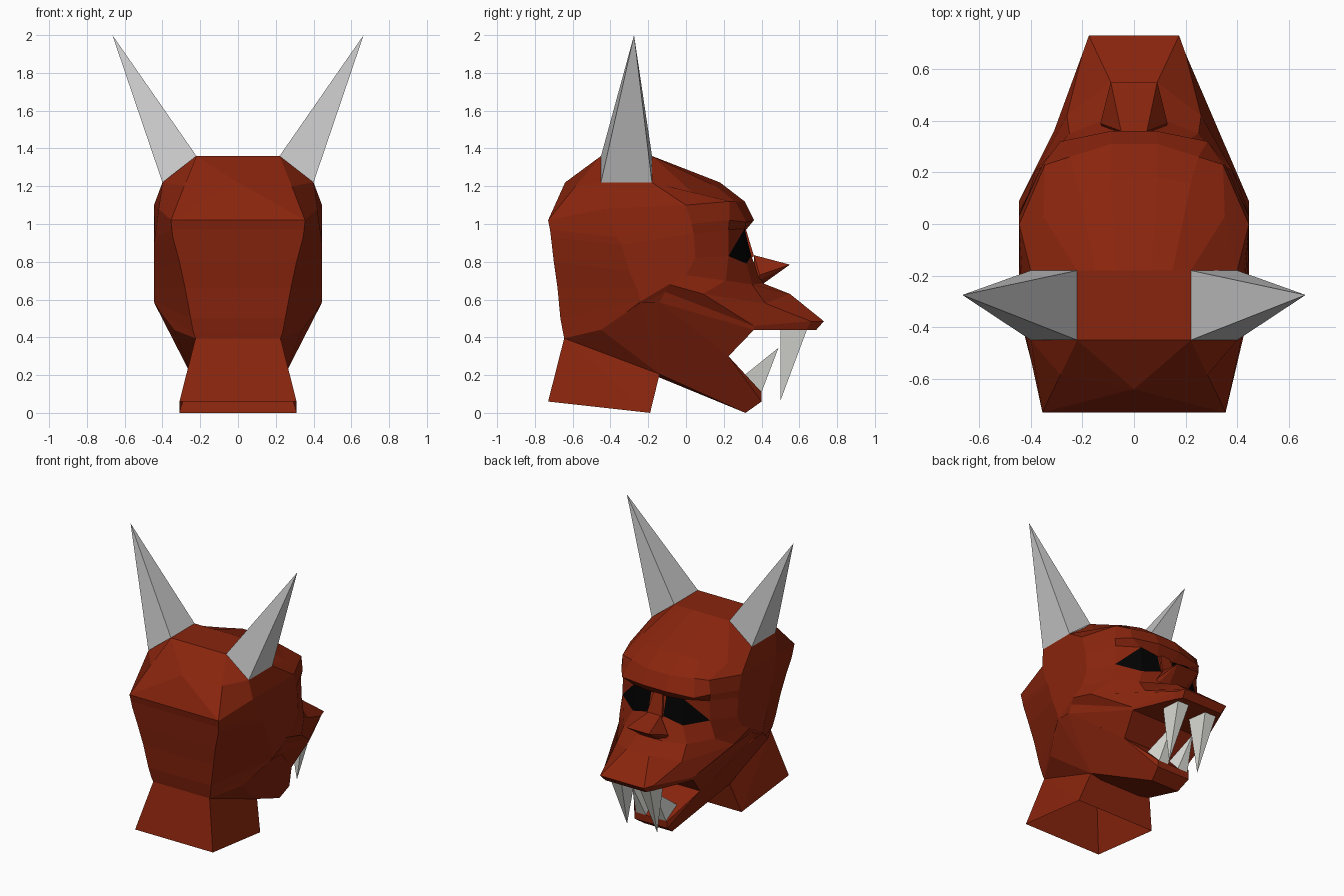
import bpy, bmesh

if "Cube" in bpy.data.objects:
    bpy.data.objects.remove(bpy.data.objects["Cube"])

def material(name, rgb):
    m = bpy.data.materials.new(name)
    m.diffuse_color = (*rgb, 1)
    m.use_nodes = True
    m.node_tree.nodes["Principled BSDF"].inputs["Base Color"].default_value = m.diffuse_color
    return m

RED = material("red_skin", (.25, .018, .004))
BLACK = material("black_eye", (.0005, .0005, .0005))
IVORY = material("ivory", (.70, .70, .66))

def finish(bm, name, mats=()):
    bmesh.ops.recalc_face_normals(bm, faces=bm.faces)
    me = bpy.data.meshes.new(name)
    bm.to_mesh(me)
    bm.free()
    for m in mats:
        me.materials.append(m)
    ob = bpy.data.objects.new(name, me)
    bpy.context.collection.objects.link(ob)
    return ob

def both(pts):
    return pts + [(-x, y, z) for x, y, z in pts]

def hull(name, pts, mats=(), drop=None):
    """Convex solid through the points; drop(normal, centre) opens hidden faces."""
    bm = bmesh.new()
    for p in pts:
        bm.verts.new(p)
    bmesh.ops.convex_hull(bm, input=bm.verts)
    bmesh.ops.dissolve_limit(bm, angle_limit=.02, verts=bm.verts, edges=bm.edges)
    bmesh.ops.recalc_face_normals(bm, faces=bm.faces)
    if drop:
        gone = [f for f in bm.faces if drop(f.normal, f.calc_center_median())]
        bmesh.ops.delete(bm, geom=gone, context='FACES')
    return finish(bm, name, mats)

def pair(name, pts, mats=(), drop=None):
    for side, s in (("left", -1), ("right", 1)):
        hull(f"{name}_{side}", [(s * x, y, z) for x, y, z in pts], mats, drop)

def sheet(name, pts, mats):
    bm = bmesh.new()
    bm.faces.new([bm.verts.new(p) for p in pts])
    finish(bm, name, mats)

# Skull: stacked half rings, each running back, side, side, temple, brow, middle
cranium = [
    [(.22, -.45, 1.36), (.22, -.40, 1.36), (.22, -.25, 1.36), (.22, -.18, 1.36), (.15, -.18, 1.36), (.07, -.18, 1.36)],
    [(.285, -.585, 1.20), (.40, -.45, 1.22), (.40, -.18, 1.22), (.352, .03, 1.17), (.22, .16, 1.20), (.09, .18, 1.22)],
    [(.355, -.73, 1.02), (.42, -.43, 1.08), (.445, 0, 1.10), (.345, .23, 1.12), (.25, .26, 1.12), (.09, .31, 1.12)],
    [(.35, -.72, .97), (.44, -.37, .93), (.445, .03, 1.0), (.355, .23, 1.02), (.285, .32, 1.01), (.09, .36, 1.02)],
    [(.345, -.715, .93), (.445, -.34, .89), (.445, .04, .95), (.345, .225, .97), (.20, .31, .975), (.06, .31, .96)],
]
face = [
    [(.31, -.70, .80), (.445, -.30, .75), (.445, .05, .82), (.35, .225, .83), (.20, .32, .79), (.06, .345, .83)],
    [(.28, -.68, .66), (.445, -.26, .66), (.445, 0, .73), (.38, .21, .70), (.25, .35, .68), (.10, .41, .685)],
    [(.25, -.665, .50), (.445, -.24, .59), (.445, -.09, .68), (.445, .09, .63), (.26, .42, .58), (.09, .55, .63)],
    [(.235, -.65, .42), (.41, -.32, .53), (.445, -.11, .64), (.31, .36, .46), (.20, .66, .485), (.175, .73, .485)],
    [(.225, -.645, .395), (.34, -.45, .44), (.44, -.14, .585), (.31, .36, .44), (.19, .64, .44), (.16, .69, .44)],
]
bm = bmesh.new()
rings = [[bm.verts.new(p) for p in half + [(-x, y, z) for x, y, z in reversed(half)]]
         for half in cranium + face]
n = len(rings[0])
for i in range(len(rings) - 1):
    a, b = rings[i], rings[i + 1]
    for j in range(n):
        k = (j + 1) % n
        if i == 4 and j in (3, 7):            # slanted outer half of each eye
            bm.faces.new((a[j], a[k], b[j] if j == 3 else b[k]))
            f = bm.faces.new((a[k], b[k], b[j]) if j == 3 else (a[j], b[k], b[j]))
            f.material_index = 1
            continue
        f = bm.faces.new((a[j], a[k], b[k], b[j]))
        if i == 4 and j in (4, 6):            # inner half of each eye
            f.material_index = 1
bm.faces.new(rings[0])
# Palate under the muzzle
bm.faces.new(rings[-1][3:9])
# Raised middle point at the back of the crown
edge = bm.edges.get((rings[1][0], rings[1][-1]))
_, mid = bmesh.utils.edge_split(edge, rings[1][0], .5)
mid.co = (0, -.64, 1.22)
bmesh.ops.triangulate(bm, faces=list(mid.link_faces))
finish(bm, "skull", (RED, BLACK))

# Nose
hull("nose_bridge", both([(.035, .28, .98), (.035, .315, .98), (.035, .32, .88), (.06, .36, .83), (.06, .32, .80)]), (RED,))
hull("nose_tip", both([(.05, .36, .835), (.09, .55, .785), (.13, .39, .73), (.05, .41, .685), (.12, .36, .69)]), (RED,))

# Lower jaw, open where it is buried in the skull
hull("jaw", both([(.34, -.45, .44), (.225, -.645, .395), (.445, -.24, .585), (.445, -.14, .585),
                  (.27, .225, .30), (.13, .40, .11), (.13, .40, .06), (.11, .315, 0), (.25, -.14, .205)]),
     (RED,), lambda nrm, c: nrm.z > .3 and c.y < .1)

# Skin at the mouth corners and the wall closing the back of the mouth
for side, s in (("left", -1), ("right", 1)):
    sheet(f"mouth_corner_{side}", [(s * x, y, z) for x, y, z in
          [(.44, -.14, .585), (.31, .36, .44), (.27, .225, .30)]], (RED,))
sheet("mouth_back", [(.31, .36, .44), (.27, .225, .30), (-.27, .225, .30), (-.31, .36, .44)], (RED,))

# Neck: open tube
hull("neck", both([(.31, -.73, .06), (.31, -.19, 0), (.225, -.645, .395), (.25, -.14, .205)]),
     (RED,), lambda nrm, c: abs(nrm.z) > .7)

# Horns and fangs, open at their roots
pair("horn", [(.22, -.45, 1.36), (.22, -.18, 1.36), (.40, -.18, 1.22), (.40, -.45, 1.22), (.665, -.275, 2)],
     (), lambda nrm, c: nrm.z < -.5)
pair("upper_fang", [(.05, .50, .44), (.17, .50, .44), (.16, .64, .44), (.07, .64, .44), (.12, .50, .065)],
     (IVORY,), lambda nrm, c: nrm.z > .9)
pair("lower_fang", [(.03, .31, .19), (.15, .31, .20), (.12, .40, .11), (.04, .40, .11), (.09, .49, .345)], (IVORY,))
